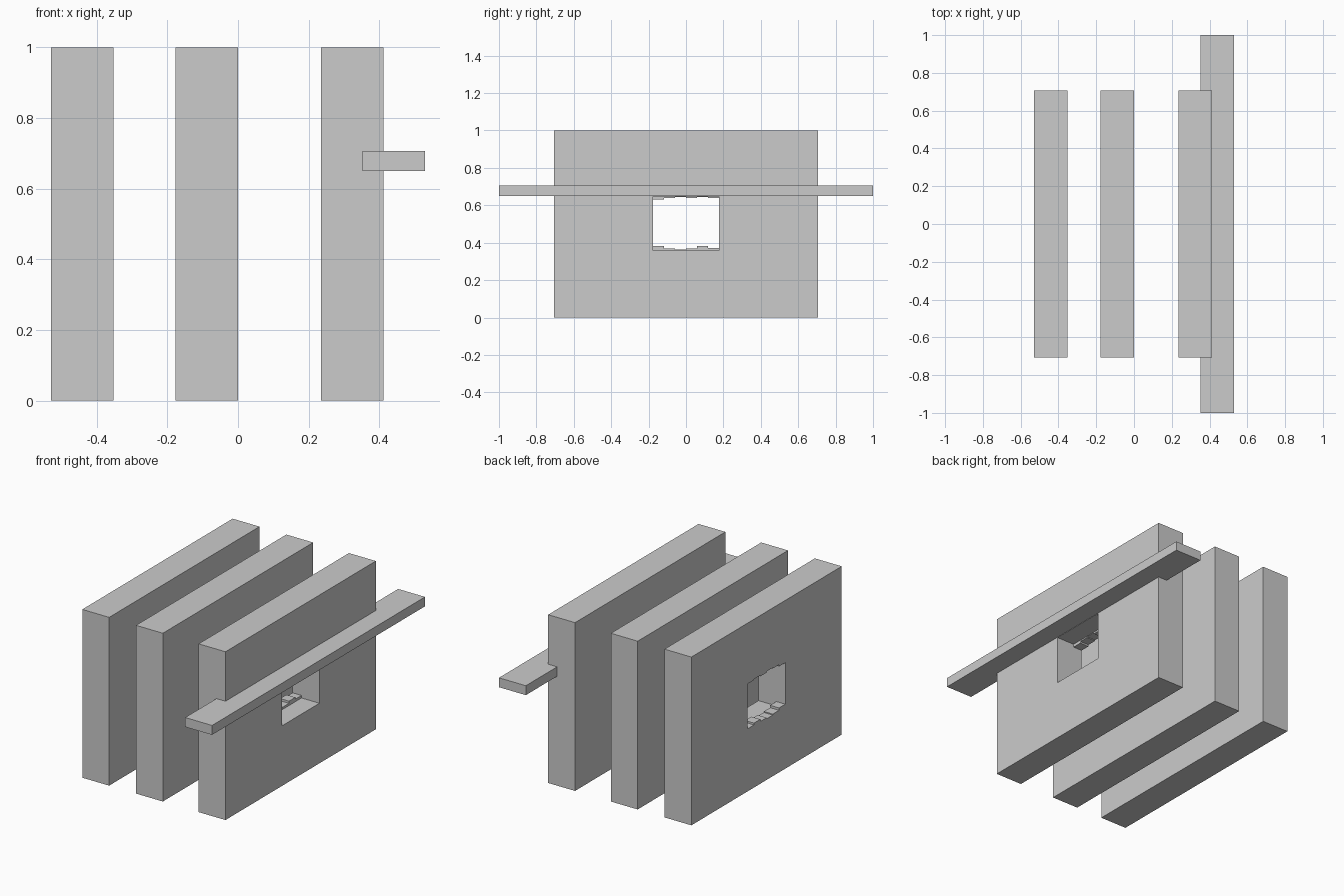
import bpy, bmesh

if "Cube" in bpy.data.objects:
    bpy.data.objects.remove(bpy.data.objects["Cube"])

U = 2 / 34                       # one block
T = 3 * U                        # wall thickness
HW = 3 * U                       # half width of opening
Z0, Z1 = 0.357, 0.648            # opening sill and head


def add_object(name, bm):
    bmesh.ops.recalc_face_normals(bm, faces=bm.faces[:])
    me = bpy.data.meshes.new(name)
    bm.to_mesh(me)
    bm.free()
    ob = bpy.data.objects.new(name, me)
    bpy.context.collection.objects.link(ob)
    return ob


def prism(name, profile, x0, x1):
    """Extrude a (y, z) profile along x."""
    bm = bmesh.new()
    face = bm.faces.new([bm.verts.new((x0, y, z)) for y, z in profile])
    ext = bmesh.ops.extrude_face_region(bm, geom=[face])
    moved = [v for v in ext["geom"] if isinstance(v, bmesh.types.BMVert)]
    bmesh.ops.translate(bm, verts=moved, vec=(x1 - x0, 0, 0))
    return add_object(name, bm)


def rect(y, z0, z1):
    return [(-y, z0), (y, z0), (y, z1), (-y, z1)]


def steps(heights):
    """Stepped line across the opening, one height per block."""
    pts = []
    for i, h in enumerate(heights):
        pts += [(-HW + i * U, h), (-HW + (i + 1) * U, h)]
    return pts


def cut(ob, cutter):
    mod = ob.modifiers.new("opening", 'BOOLEAN')
    mod.operation, mod.solver, mod.object = 'DIFFERENCE', 'EXACT', cutter
    bpy.context.view_layer.objects.active = ob
    bpy.ops.object.modifier_apply(modifier=mod.name)
    bpy.data.objects.remove(cutter)


# Wall with a window, its left layer edged by uneven blocks
wall = prism("left_wall", rect(12 * U, 0, 1), 0, T)
sill = steps([0.383, 0.369, 0.363, 0.370, 0.383, 0.372])
head = steps([0.630, 0.640, 0.645, 0.638, 0.644, 0.639])
cut(wall, prism("ragged_cutter", sill + head[::-1], -0.1, U + 0.01))
cut(wall, prism("clean_cutter", rect(HW, Z0, Z1), U, T + 0.1))

# Repeat the wall
wall.location.x = -9 * U
for name, x in (("middle_wall", -3 * U), ("right_wall", 4 * U)):
    copy = bpy.data.objects.new(name, wall.data)
    copy.location.x = x
    bpy.context.collection.objects.link(copy)

# Long shelf over the window
prism("shelf", rect(1, 0.65, 0.706), 6 * U, 9 * U)
